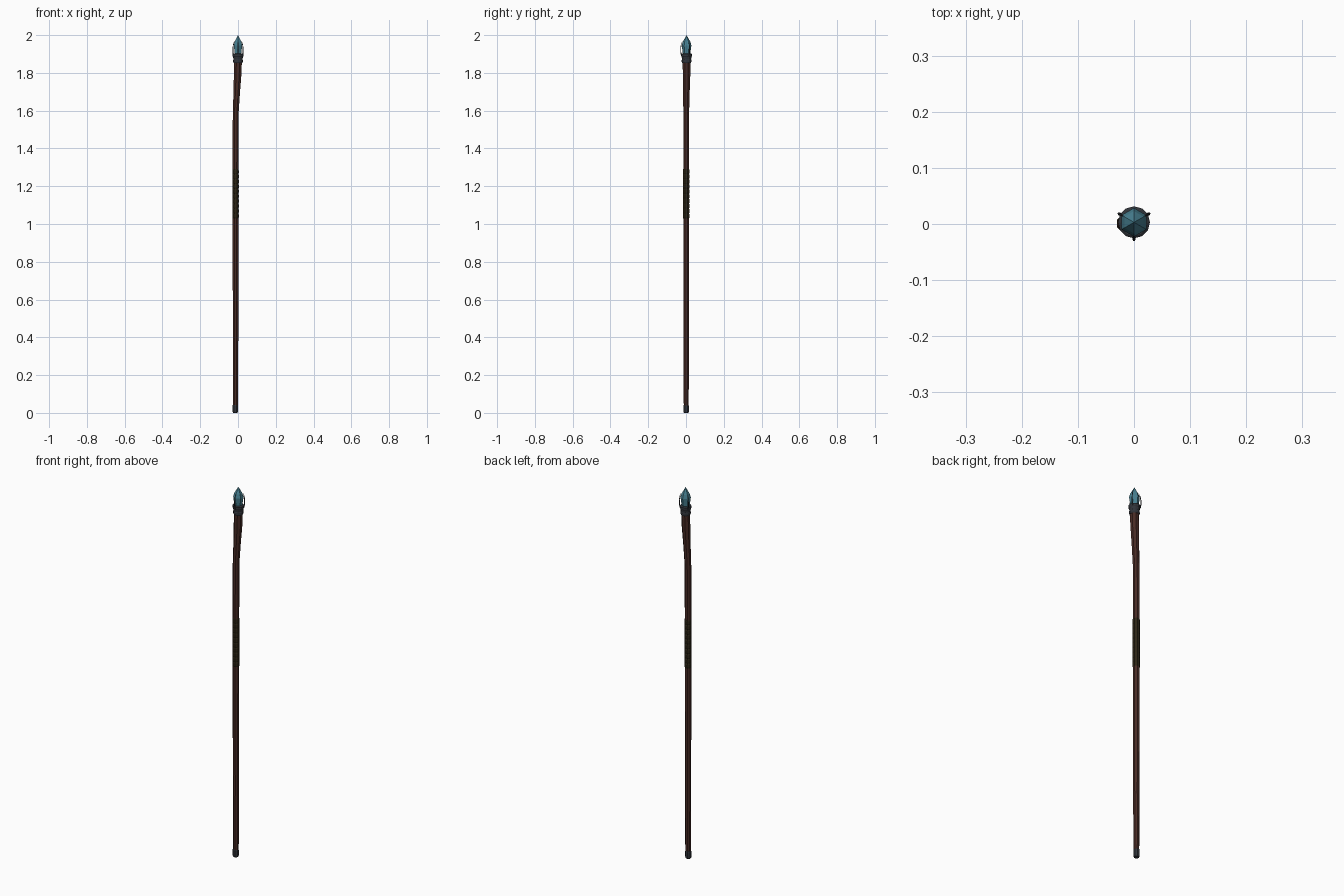
import bpy, bmesh, math
from mathutils import Vector

if "Cube" in bpy.data.objects:
    bpy.data.objects.remove(bpy.data.objects["Cube"])

def mat(name, c):
    m = bpy.data.materials.new(name)
    m.diffuse_color = (*c, 1)
    m.use_nodes = True
    m.node_tree.nodes["Principled BSDF"].inputs["Base Color"].default_value = m.diffuse_color
    return m

WOOD = mat("dark red wood", (0.065, 0.024, 0.018))
LEATHER = mat("dark leather", (0.026, 0.019, 0.008))
IRON = mat("dark iron", (0.03, 0.034, 0.042))
GEM = mat("teal crystal", (0.065, 0.22, 0.29))
CY = 0.003  # staff axis in y

def tube(name, rings, n, material, turn=0.0):
    """Loft n-sided rings given as (x, y, z, radius); radius 0 makes a point."""
    bm = bmesh.new()
    loops = []
    for x, y, z, r in rings:
        k = 1 if r == 0 else n
        loops.append([bm.verts.new((x + r * math.cos(turn + i * math.tau / n),
                                    y + r * math.sin(turn + i * math.tau / n), z)) for i in range(k)])
    for a, b in zip(loops, loops[1:]):
        for i in range(n):
            j = (i + 1) % n
            if len(a) == 1:
                bm.faces.new((a[0], b[j], b[i]))
            elif len(b) == 1:
                bm.faces.new((a[i], a[j], b[0]))
            else:
                bm.faces.new((a[i], a[j], b[j], b[i]))
    for l in (loops[0], loops[-1]):
        if len(l) > 1:
            bm.faces.new(l)
    bmesh.ops.recalc_face_normals(bm, faces=bm.faces)
    me = bpy.data.meshes.new(name)
    bm.to_mesh(me)
    bm.free()
    me.materials.append(material)
    ob = bpy.data.objects.new(name, me)
    bpy.context.collection.objects.link(ob)
    return ob

# shaft, bending and flaring towards the head
tube("shaft", [(-0.0135, 0.001, 0.03, 0.0135), (-0.0135, 0.001, 0.07, 0.0145), (-0.013, 0.001, 0.38, 0.0155),
               (-0.013, 0.001, 0.9, 0.0165), (-0.013, 0.001, 1.29, 0.0165), (-0.0125, 0.001, 1.58, 0.0165),
               (-0.007, 0.002, 1.69, 0.0185), (-0.002, CY, 1.79, 0.0215), (0, CY, 1.865, 0.0225)],
     8, WOOD, math.pi / 8)

# iron foot cap
tube("foot_cap", [(-0.0145, 0.001, 0, 0.0125), (-0.0145, 0.001, 0.006, 0.0155),
                  (-0.0145, 0.001, 0.036, 0.0155), (-0.0145, 0.001, 0.042, 0.014)], 8, IRON, math.pi / 8)

# leather grip with wound ridges
grip, turns = [], 10
for i in range(turns):
    z = 1.03 + 0.26 * i / turns
    grip += [(-0.013, 0.001, z, 0.0168), (-0.013, 0.001, z + 0.006, 0.0185), (-0.013, 0.001, z + 0.02, 0.0185)]
grip.append((-0.013, 0.001, 1.29, 0.0168))
tube("leather_grip", grip, 8, LEATHER, math.pi / 8)

# iron collar
tube("collar", [(0, CY, 1.852, 0.0225), (0, CY, 1.858, 0.0255), (0, CY, 1.868, 0.0255), (0, CY, 1.872, 0.024),
                (0, CY, 1.885, 0.026), (0, CY, 1.889, 0.0285), (0, CY, 1.9, 0.0285), (0, CY, 1.903, 0.024)],
     12, IRON)

# six-sided crystal
tube("crystal", [(0, CY, 1.885, 0.017), (0, CY, 1.905, 0.02), (0, CY, 1.945, 0.0255),
                 (0, CY, 1.965, 0.02), (0, CY, 2.0, 0)], 6, GEM, math.pi / 6)

# three claws around the crystal
for k in range(3):
    a = -math.pi / 2 + k * math.tau / 3
    path = [(0.027, 1.89, 0.003), (0.031, 1.91, 0.0027), (0.0312, 1.93, 0.0024),
            (0.028, 1.95, 0.002), (0.023, 1.965, 0.001)]
    tube(f"claw_{k + 1}", [(r * math.cos(a), CY + r * math.sin(a), z, w) for r, z, w in path], 6, IRON)
